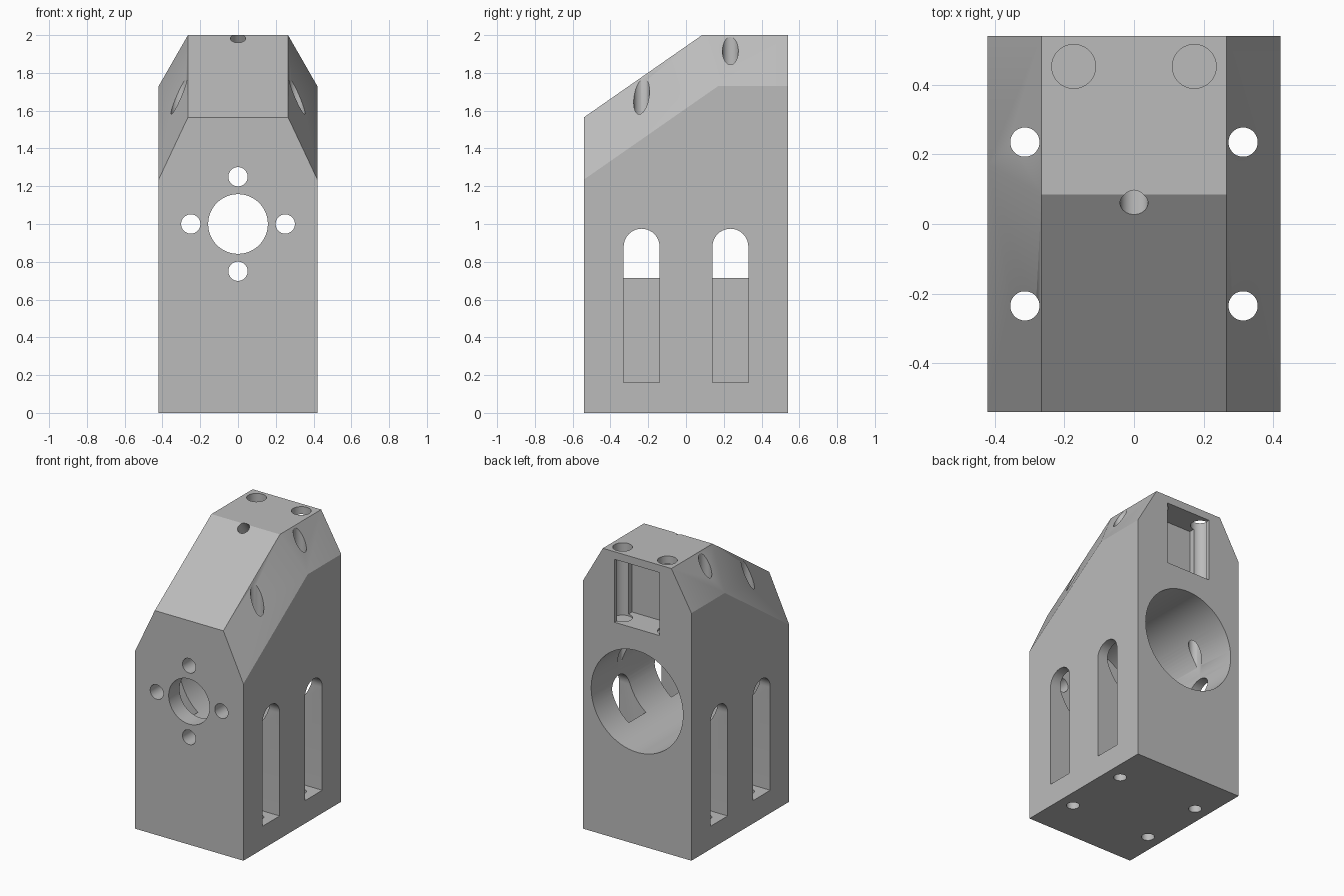
import bpy, bmesh
from math import pi, sin, cos
from mathutils import Vector, Matrix

old = bpy.data.objects.get("Cube")
if old:
    bpy.data.objects.remove(old, do_unlink=True)

W, D, H = 0.42, 0.54, 2.0        # half width, half depth, height
MOUNT_Y = 0.235                  # bolt and slot positions along the depth
BOLT_X = 0.313

grey = bpy.data.materials.new("plain_grey")
grey.use_nodes = True
colour = (0.5, 0.5, 0.5, 1)
grey.diffuse_color = colour
grey.node_tree.nodes["Principled BSDF"].inputs["Base Color"].default_value = colour


def to_object(name, bm):
    bmesh.ops.recalc_face_normals(bm, faces=bm.faces)
    mesh = bpy.data.meshes.new(name)
    bm.to_mesh(mesh)
    bm.free()
    mesh.materials.append(grey)
    obj = bpy.data.objects.new(name, mesh)
    bpy.context.collection.objects.link(obj)
    return obj


def box_mesh(low, high):
    low, high = Vector(low), Vector(high)
    bm = bmesh.new()
    bmesh.ops.create_cube(bm, size=1, matrix=Matrix.Translation((low + high) / 2)
                          @ Matrix.Diagonal((*(high - low), 1)))
    return bm


def rod(name, start, end, radius, sides=48):
    start, end = Vector(start), Vector(end)
    axis = end - start
    turn = axis.to_track_quat('Z', 'Y').to_matrix().to_4x4()
    bm = bmesh.new()
    bmesh.ops.create_cone(bm, cap_ends=True, segments=sides, radius1=radius,
                          radius2=radius, depth=axis.length,
                          matrix=Matrix.Translation((start + end) / 2) @ turn)
    return to_object(name, bm)


def arched_slot(name, side, y, half=0.095, floor=0.16, spring=0.88, steps=20):
    inner, outer = 0.212 * side, 0.5 * side
    outline = [(y - half, floor), (y + half, floor)]
    outline += [(y + half * cos(pi * i / steps), spring + half * sin(pi * i / steps))
                for i in range(steps + 1)]
    bm = bmesh.new()
    face = bm.faces.new([bm.verts.new((inner, a, b)) for a, b in outline])
    new = bmesh.ops.extrude_face_region(bm, geom=[face])["geom"]
    verts = [v for v in new if isinstance(v, bmesh.types.BMVert)]
    bmesh.ops.translate(bm, verts=verts, vec=(outer - inner, 0, 0))
    return to_object(name, bm)


# Housing block, with the front slope and side chamfers planed off
bm = box_mesh((-W, -D, 0), (W, D, H))
ridge = Vector((0.265, 0.085, H))
slope = Vector((0, 0.625, 0.435))
planes = [(ridge, Vector((0, -slope.z, slope.y)))]
for side in (-1, 1):
    corner = Vector((side * ridge.x, ridge.y, H))
    valley = Vector((side * 0.155, 0.085, -0.27))
    front = slope.cross(valley)
    if front.z < 0:
        front.negate()
    planes += [(corner, Vector((side * 0.27, 0, 0.155))), (corner, front)]
for point, normal in planes:
    geom = bm.verts[:] + bm.edges[:] + bm.faces[:]
    cut = bmesh.ops.bisect_plane(bm, geom=geom, plane_co=point, plane_no=normal,
                                 clear_outer=True, dist=1e-5)["geom_cut"]
    bmesh.ops.holes_fill(bm, edges=[e for e in cut if isinstance(e, bmesh.types.BMEdge)])
housing = to_object("motor_housing", bm)

# Main bore from the back, with the shaft hole through the front wall
cutters = [rod("main_bore", (0, -0.42, 1), (0, 0.7, 1), 0.355, 96),
           rod("shaft_hole", (0, -0.7, 1), (0, -0.3, 1), 0.158, 64)]

# Four screw holes around the shaft hole
for dx, dz in ((1, 0), (-1, 0), (0, 1), (0, -1)):
    x, z = 0.25 * dx, 1 + 0.25 * dz
    cutters.append(rod("screw_hole", (x, -0.7, z), (x, -0.3, z), 0.051))

# Side slots and the full height bolt holes
for side in (-1, 1):
    for y in (-MOUNT_Y, MOUNT_Y):
        cutters.append(arched_slot("side_slot", side, y))
        cutters.append(rod("bolt_hole", (side * BOLT_X, y, -0.2),
                           (side * BOLT_X, y, 2.2), 0.042))

# Back pocket and the two vertical channels in its side walls
cutters.append(to_object("back_pocket", box_mesh((-0.173, 0.35, 1.507), (0.173, 0.7, 1.947))))
for side in (-1, 1):
    cutters.append(rod("pocket_channel", (side * 0.173, 0.452, 1.495),
                       (side * 0.173, 0.452, 2.2), 0.063))

# Blind hole square to the front slope
mouth = Vector((0, 0.06, 1.983))
inward = Vector((0, slope.z, -slope.y)).normalized()
cutters.append(rod("slope_hole", mouth - inward * 0.2, mouth + inward * 0.2, 0.04))

# Carve everything out of the housing
bpy.context.view_layer.objects.active = housing
for cutter in cutters:
    cutter.hide_render = True
    mod = housing.modifiers.new(cutter.name, 'BOOLEAN')
    mod.operation = 'DIFFERENCE'
    mod.solver = 'EXACT'
    mod.object = cutter
    bpy.ops.object.modifier_apply(modifier=mod.name)
for cutter in cutters:
    bpy.data.objects.remove(cutter, do_unlink=True)

bpy.ops.object.select_all(action='DESELECT')
housing.select_set(True)
bpy.ops.object.shade_smooth_by_angle(angle=0.5)
